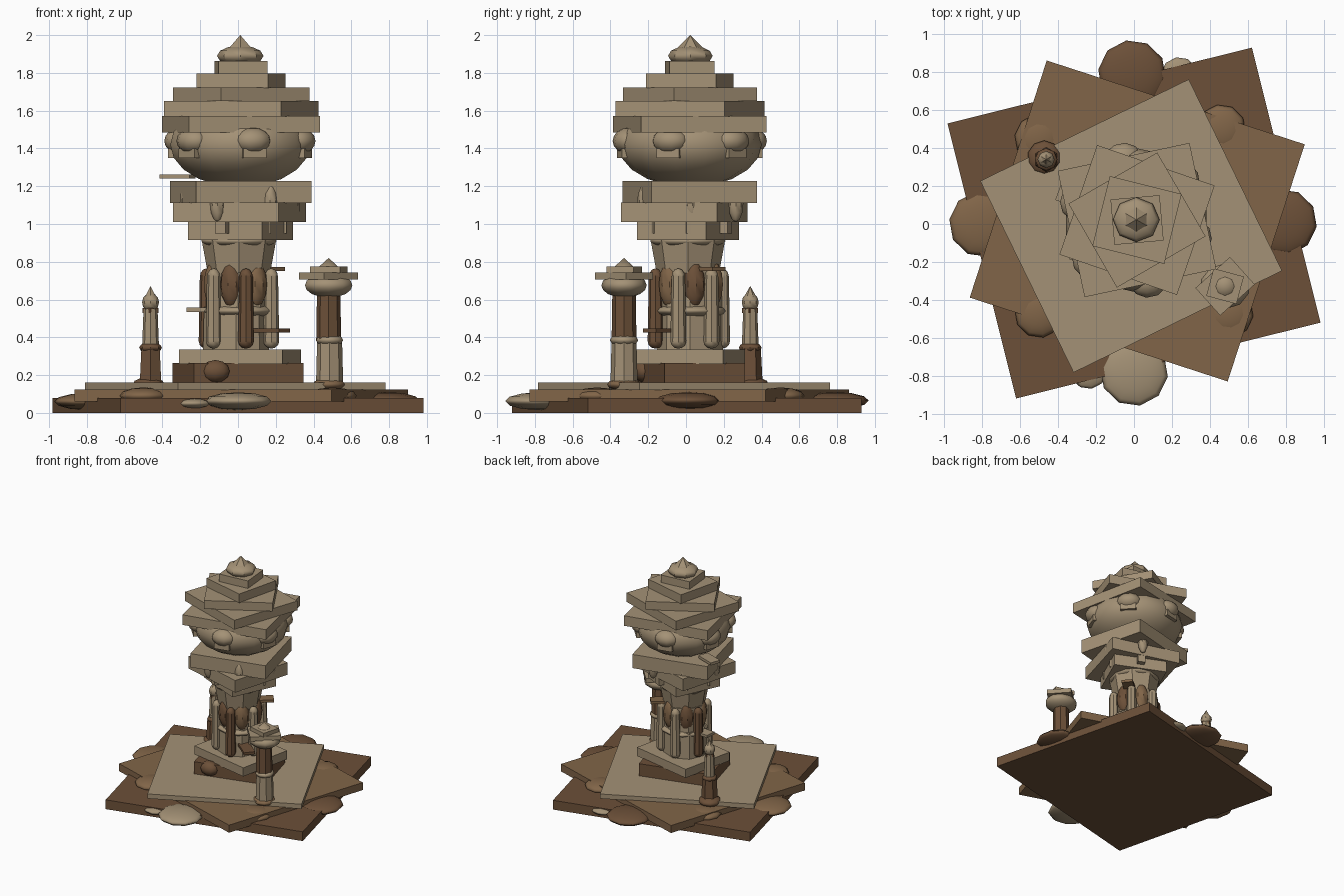
import bpy
from math import radians, sin, cos, pi

COLORS = {"dark": (0.15, 0.08, 0.04, 1), "mid": (0.22, 0.13, 0.065, 1), "tan": (0.37, 0.285, 0.18, 1)}
MATS = {}
for key, col in COLORS.items():
    MATS[key] = bpy.data.materials.new(key)
    MATS[key].diffuse_color = col


def finish(name, mat, smooth=False):
    o = bpy.context.object
    o.name = name
    o.data.materials.append(MATS[mat])
    if smooth:
        bpy.ops.object.shade_smooth_by_angle(angle=radians(40))
    return o


def slab(name, x, y, z0, z1, w, d, rot, mat="tan"):
    bpy.ops.mesh.primitive_cube_add(size=1, location=(x, y, (z0 + z1) / 2), rotation=(0, 0, radians(rot)))
    bpy.context.object.scale = (w, d, z1 - z0)
    return finish(name, mat)


def blob(name, x, y, z, rx, ry, rz, rot=0, mat="tan", seg=12, rings=8):
    bpy.ops.mesh.primitive_uv_sphere_add(segments=seg, ring_count=rings, radius=1,
                                         location=(x, y, z), rotation=(0, 0, radians(rot)))
    bpy.context.object.scale = (rx, ry, rz)
    return finish(name, mat, True)


def post(name, x, y, z0, z1, r0, r1, mat="tan", sides=8):
    bpy.ops.mesh.primitive_cone_add(vertices=sides, radius1=r0, radius2=r1, depth=z1 - z0,
                                    location=(x, y, (z0 + z1) / 2))
    return finish(name, mat, True)


# Ground terraces
slab("ground_slab_lower", 0, 0.005, 0, 0.08, 1.654, 1.494, 14, "dark")
slab("ground_slab_middle", 0.017, 0.016, 0.06, 0.125, 1.43, 1.314, -18, "mid")
slab("ground_slab_upper", -0.015, -0.01, 0.12, 0.16, 1.223, 1.123, 26)

# Flat rocks around the rim
for x, y, z, r, rz, m in [(0, -0.78, 0.062, 0.18, 0.047, "tan"), (-0.01, 0.79, 0.065, 0.18, 0.045, "dark"),
                          (0.79, 0.01, 0.065, 0.175, 0.045, "dark"), (-0.8, 0, 0.06, 0.175, 0.045, "mid"),
                          (0.24, 0.78, 0.05, 0.1, 0.03, "tan"), (-0.24, -0.77, 0.05, 0.1, 0.03, "tan"),
                          (-0.5, 0.45, 0.09, 0.13, 0.045, "mid"), (0.46, 0.5, 0.09, 0.13, 0.045, "mid"),
                          (-0.5, -0.47, 0.09, 0.13, 0.045, "mid"), (0.5, -0.47, 0.09, 0.13, 0.045, "mid")]:
    blob("rim_rock", x, y, z, r, r, rz, 10, m, 10, 6)

# Tower plinth
slab("plinth_lower", 0, 0.022, 0.15, 0.265, 0.6, 0.44, 15, "dark")
slab("plinth_upper", 0.01, 0.024, 0.26, 0.335, 0.56, 0.47, -12)
blob("plinth_stone", -0.12, -0.22, 0.22, 0.08, 0.06, 0.06, 0, "dark", 10, 6)

# Tower shaft in three stacked segments
post("shaft_lower", -0.01, 0.02, 0.33, 0.56, 0.175, 0.17)
post("shaft_middle", 0, 0.02, 0.55, 0.76, 0.17, 0.165)
post("shaft_upper", 0.005, 0.01, 0.74, 0.93, 0.165, 0.2)
blob("shaft_collar", 0.005, 0.02, 0.54, 0.19, 0.19, 0.045)
blob("shaft_neck", 0.005, 0.01, 0.91, 0.2, 0.2, 0.05)

# Six upright ribs and the dark niches between them
for i in range(6):
    a = radians(-78 + 60 * i)
    m = "dark" if i in (0, 4) else "tan"
    x, y = 0.005 + 0.18 * cos(a), 0.015 + 0.18 * sin(a)
    post("rib", x, y, 0.38, 0.72, 0.042, 0.036, m)
    blob("rib_foot", x, y, 0.38, 0.042, 0.042, 0.04, 0, m, 8, 6)
    blob("rib_head", x, y, 0.72, 0.036, 0.036, 0.045, 0, m, 8, 6)
    b = a + pi / 6
    blob("niche", 0.005 + 0.14 * cos(b), 0.015 + 0.14 * sin(b), 0.68, 0.05, 0.06, 0.12,
         -48 + 60 * i, "dark" if i % 2 else "mid", 8, 6)

# Thin step planks poking out of the shaft
for x, y, z, w, rot, m in [(0.17, -0.13, 0.435, 0.2, -40, "dark"), (-0.19, 0.04, 0.545, 0.16, 175, "tan"),
                           (0.165, 0.13, 0.76, 0.14, 40, "mid"), (-0.32, 0.14, 1.25, 0.17, 160, "tan")]:
    slab("step_plank", x, y, z - 0.01, z + 0.012, w, 0.09, rot, m)

# Widening gallery under the bulb
slab("gallery_lower", 0.013, 0.01, 0.915, 1.01, 0.43, 0.4, -24)
slab("gallery_middle", 0.008, -0.01, 1.01, 1.115, 0.58, 0.53, -16)
slab("gallery_upper", 0.015, 0.02, 1.11, 1.228, 0.63, 0.575, 14)
for i in range(6):
    a = radians(-55 + 60 * i)
    blob("gallery_bud", 0.01 + 0.28 * cos(a), 0.01 + 0.28 * sin(a), 1.11, 0.04, 0.04, 0.1, 0, "tan", 8, 6)
    slab("gallery_bracket", 0.01 + 0.2 * cos(a), 0.01 + 0.2 * sin(a), 0.95, 1.01, 0.09, 0.06, -55 + 60 * i)

# Bulb with six round bosses on brackets
blob("bulb", 0.012, 0.02, 1.42, 0.38, 0.38, 0.225, 0, "tan", 14, 10)
for i in range(6):
    d = -78 + 60 * i
    a = radians(d)
    blob("bulb_boss", 0.01 + 0.33 * cos(a), 0.02 + 0.33 * sin(a), 1.44, 0.085, 0.1, 0.07, d, "tan", 10, 8)
    slab("boss_bracket", 0.01 + 0.34 * cos(a), 0.02 + 0.34 * sin(a), 1.35, 1.4, 0.08, 0.125, d)

# Twisted roof tiers
for z0, z1, w, d, rot in [(1.485, 1.572, 0.71, 0.68, 12), (1.57, 1.65, 0.655, 0.61, -19),
                          (1.65, 1.722, 0.54, 0.51, 30), (1.72, 1.797, 0.39, 0.38, -14),
                          (1.795, 1.862, 0.26, 0.24, 5)]:
    slab("roof_tier", 0.016, 0.021, z0, z1, w, d, rot)
blob("finial_ball", 0.012, 0.023, 1.89, 0.123, 0.118, 0.055, 0, "tan", 8, 6)
post("finial_tip", 0.012, 0.023, 1.925, 2.0, 0.075, 0, "tan", 6)

# Small pillar at the back left
px, py = -0.463, 0.34
blob("small_pillar_foot", px - 0.01, py + 0.01, 0.15, 0.09, 0.09, 0.04, 0, "dark", 10, 6)
post("small_pillar_base", px, py, 0.15, 0.34, 0.066, 0.056, "dark", 6)
blob("small_pillar_shoulder", px, py, 0.345, 0.06, 0.06, 0.03, 0, "dark", 8, 6)
post("small_pillar_shaft", px, py, 0.34, 0.55, 0.045, 0.037)
slab("small_pillar_cap", px, py, 0.53, 0.555, 0.06, 0.06, 40, "dark")
blob("small_pillar_bud", px, py, 0.585, 0.045, 0.045, 0.05, 0, "tan", 8, 6)
post("small_pillar_tip", px, py, 0.605, 0.672, 0.038, 0, "tan", 6)

# Lantern pillar at the front right
px, py = 0.48, -0.328
blob("lantern_foot", px, py, 0.15, 0.09, 0.09, 0.035, 0, "mid", 10, 6)
post("lantern_shaft_lower", px + 0.005, py, 0.15, 0.38, 0.072, 0.066)
blob("lantern_knuckle", px + 0.005, py, 0.385, 0.075, 0.075, 0.035, 0, "tan", 10, 6)
post("lantern_shaft_upper", px, py, 0.38, 0.63, 0.066, 0.062, "dark")
blob("lantern_bowl", px, py, 0.675, 0.132, 0.12, 0.065, 0, "tan", 10, 8)
slab("lantern_plate", px, py, 0.705, 0.742, 0.245, 0.195, 42)
slab("lantern_cap", px, py, 0.74, 0.775, 0.165, 0.15, -15)
post("lantern_tip", px, py, 0.77, 0.82, 0.055, 0)
